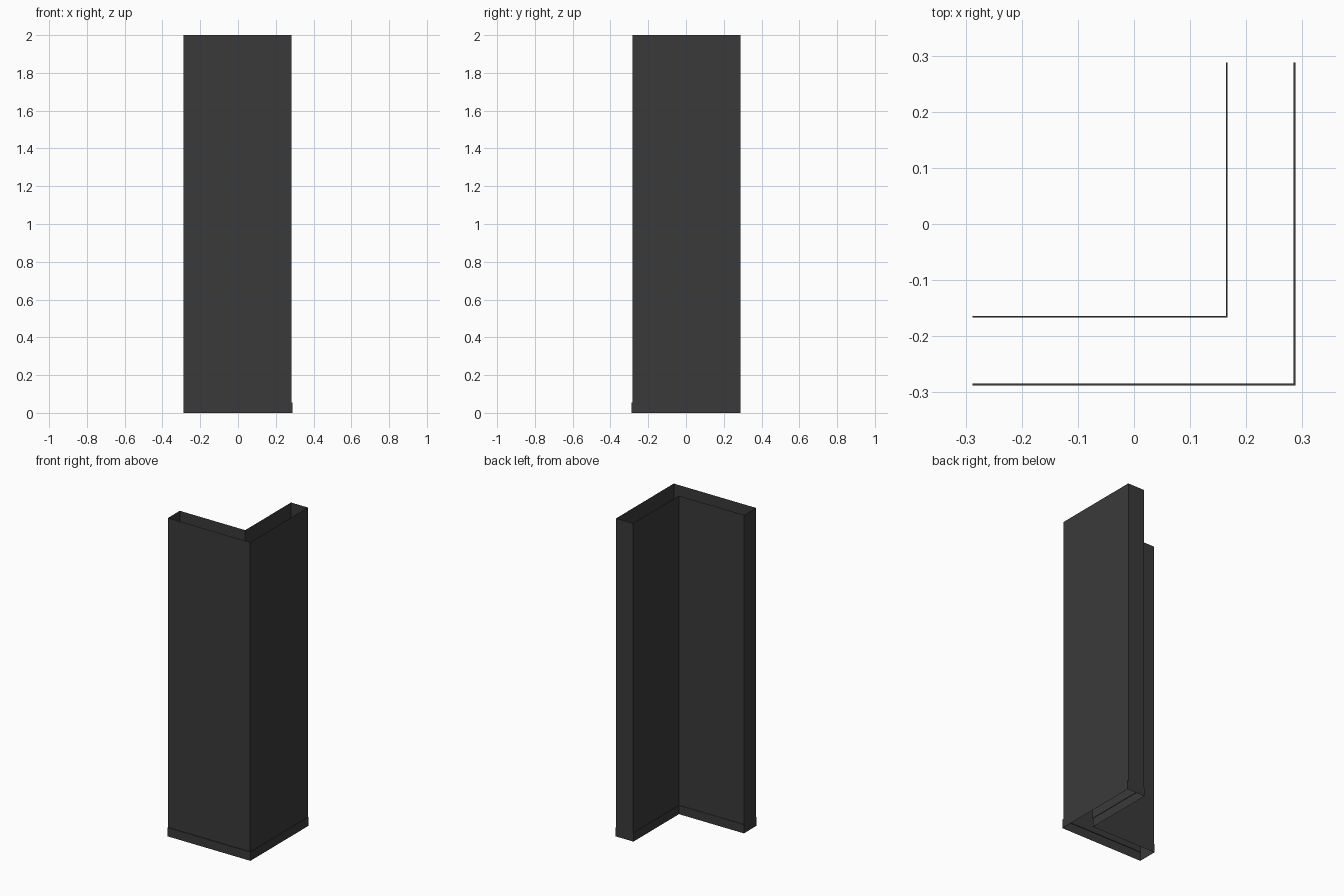
import bpy
import bmesh

if "Cube" in bpy.data.objects:
    bpy.data.objects.remove(bpy.data.objects["Cube"])

END = 0.288       # flush ends of both arms
BASE_H = 0.055    # skirting height
TOP = 2.0

dark = bpy.data.materials.new("dark_grey")
dark.diffuse_color = (0.042, 0.042, 0.042, 1)
dark.use_nodes = True
dark.node_tree.nodes["Principled BSDF"].inputs["Base Color"].default_value = dark.diffuse_color


def l_outline(outer, inner):
    """L-shaped plan: outer corner at +x/-y, arms running to -x and +y."""
    return [(-END, -outer), (outer, -outer), (outer, END),
            (inner, END), (inner, -inner), (-END, -inner)]


def loft(name, levels):
    """Open-ended shell skinned through a stack of (outline, z) levels."""
    bm = bmesh.new()
    rings = [[bm.verts.new((x, y, z)) for x, y in outline] for outline, z in levels]
    for low, high in zip(rings, rings[1:]):
        for i in range(len(low)):
            j = (i + 1) % len(low)
            bm.faces.new((low[i], low[j], high[j], high[i]))
    # Drop the zero-area ledge pieces where the arm ends are flush
    bmesh.ops.dissolve_degenerate(bm, dist=1e-6, edges=bm.edges[:])
    mesh = bpy.data.meshes.new(name)
    bm.to_mesh(mesh)
    bm.free()
    mesh.materials.append(dark)
    obj = bpy.data.objects.new(name, mesh)
    bpy.context.collection.objects.link(obj)
    return obj


wall = l_outline(0.284, 0.167)
skirting = l_outline(0.288, 0.164)

# Hollow corner wall panels with closed arm ends
loft("corner_wall", [(wall, BASE_H), (wall, TOP)])

# Slightly proud skirting with a narrow ledge on top
loft("skirting", [(skirting, 0), (skirting, BASE_H), (wall, BASE_H)])
